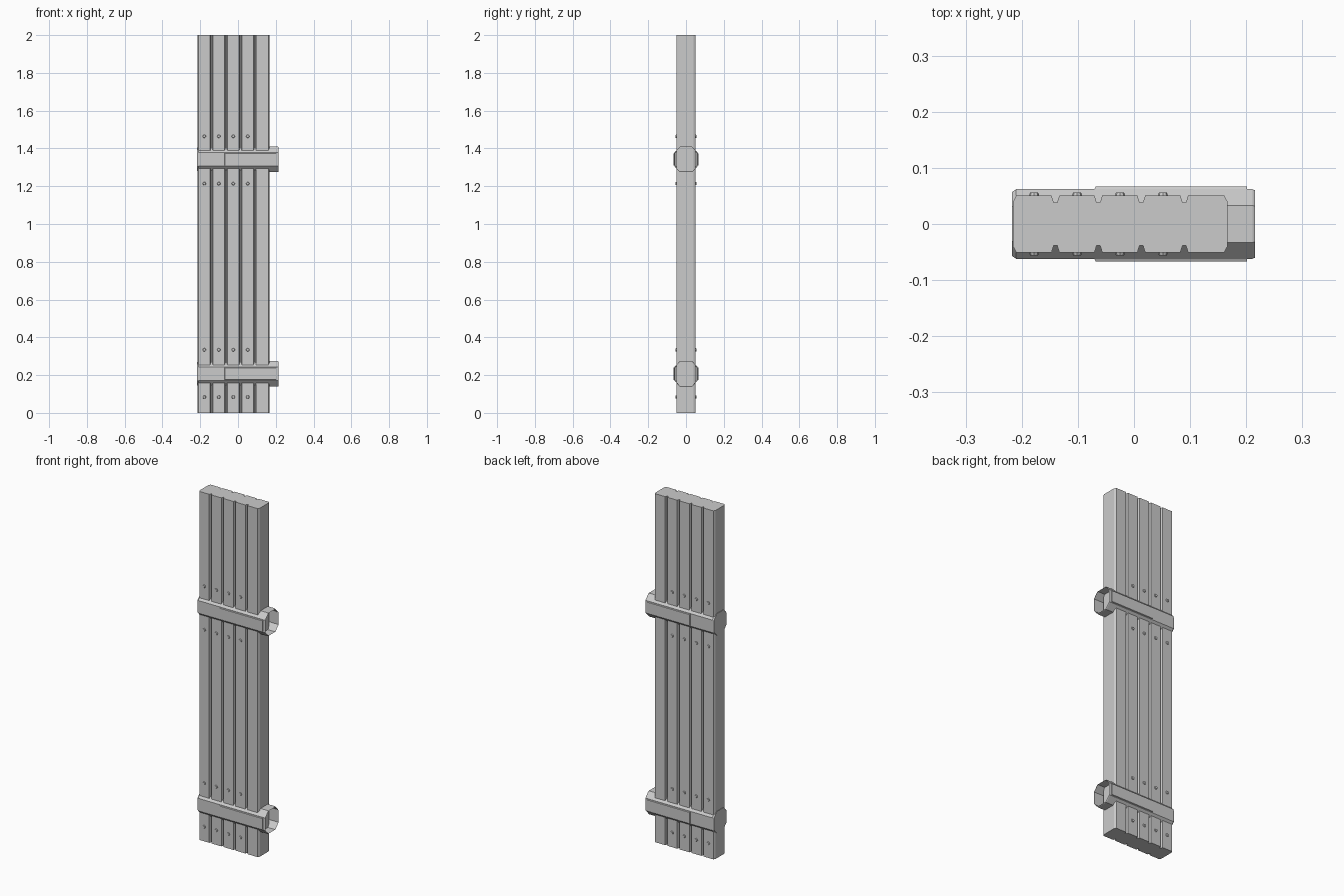
import bpy, bmesh
from math import pi
from mathutils import Matrix

if "Cube" in bpy.data.objects:
    bpy.data.objects.remove(bpy.data.objects["Cube"])


def make_object(name, bm):
    bmesh.ops.recalc_face_normals(bm, faces=bm.faces)
    mesh = bpy.data.meshes.new(name)
    bm.to_mesh(mesh)
    bm.free()
    obj = bpy.data.objects.new(name, mesh)
    bpy.context.collection.objects.link(obj)
    return obj


def loft(bm, rings, cap_start=True, cap_end=True):
    loops = [[bm.verts.new(p) for p in ring] for ring in rings]
    n = len(loops[0])
    for a, b in zip(loops, loops[1:]):
        for i in range(n):
            bm.faces.new((a[i], a[(i + 1) % n], b[(i + 1) % n], b[i]))
    if cap_start:
        bm.faces.new(loops[0][::-1])
    if cap_end:
        bm.faces.new(loops[-1])


LEFT, RIGHT, DEPTH = -0.2155, 0.1665, 0.051
GROOVES = (-0.14, -0.0635, 0.013, 0.0895)

# Plank panel: grooved plan outline extruded upward
front = [(LEFT, -0.040), (LEFT + 0.006, -DEPTH)]
for g in GROOVES:
    front += [(g - 0.007, -DEPTH), (g - 0.003, -DEPTH + 0.013),
              (g + 0.003, -DEPTH + 0.013), (g + 0.007, -DEPTH)]
front += [(RIGHT - 0.006, -DEPTH), (RIGHT, -0.040)]
outline = front + [(x, -y) for x, y in reversed(front)]
bm = bmesh.new()
loft(bm, [[(x, y, z) for x, y in outline] for z in (0, 2)])
make_object("plank_panel", bm)

# Octagonal sleeves: closed at the left, open thin-walled at the right
OCTAGON = [(0.062, -0.036), (0.062, 0.036), (0.033, 0.067), (-0.033, 0.067),
           (-0.062, 0.036), (-0.062, -0.036), (-0.033, -0.067), (0.033, -0.067)]
for label, zc in (("lower", 0.207), ("upper", 1.342)):
    bm = bmesh.new()
    stations = ((-0.2172, 0.92), (-0.210, 1.0), (0.211, 1.0), (0.2155, 0.97))
    loft(bm, [[(x, y * s, zc + z * s) for y, z in OCTAGON] for x, s in stations],
         cap_end=False)
    make_object(label + "_hinge_sleeve", bm)

    # Raised plates on both faces of the sleeve
    for side, sign in (("front", -1), ("back", 1)):
        bm = bmesh.new()
        loft(bm, [[(-0.071 + i, sign * y, zc - 0.034 + i),
                   (0.201, sign * y, zc - 0.034 + i),
                   (0.201, sign * y, zc + 0.034 - i),
                   (-0.071 + i, sign * y, zc + 0.034 - i)]
                  for y, i in ((0.061, 0), (0.067, 0.003))])
        make_object(f"{label}_{side}_hinge_plate", bm)

# Rivets above and below each sleeve, on both faces
bm = bmesh.new()
for z in (0.084, 0.334, 1.214, 1.464):
    for x in (-0.178, -0.1015, -0.025, 0.0515):
        for sign in (-1, 1):
            place = (Matrix.Translation((x, sign * 0.0525, z))
                     @ Matrix.Rotation(-sign * pi / 2, 4, 'X'))
            bmesh.ops.create_cone(bm, cap_ends=True, segments=8, radius1=0.010,
                                  radius2=0.007, depth=0.008, matrix=place)
make_object("rivets", bm)
